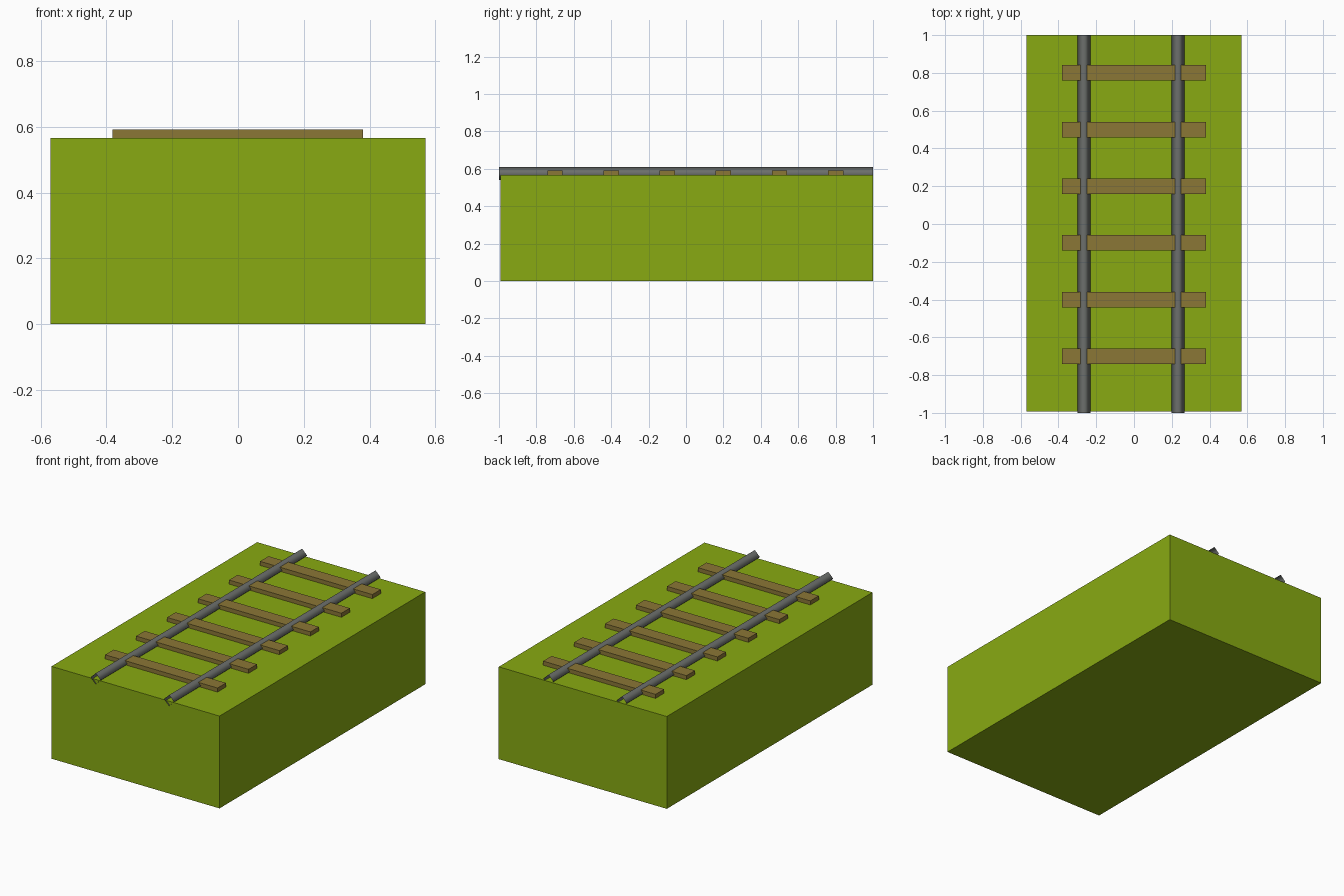
import bpy, bmesh, math
from mathutils import Matrix

if "Cube" in bpy.data.objects:
    bpy.data.objects.remove(bpy.data.objects["Cube"])


def material(name, rgb):
    m = bpy.data.materials.new(name)
    m.diffuse_color = (*rgb, 1)
    m.use_nodes = True
    m.node_tree.nodes["Principled BSDF"].inputs["Base Color"].default_value = m.diffuse_color
    return m


def add_object(name, bm, mat):
    me = bpy.data.meshes.new(name)
    bm.to_mesh(me)
    bm.free()
    me.materials.append(mat)
    ob = bpy.data.objects.new(name, me)
    bpy.context.collection.objects.link(ob)
    return ob


def box(name, lo, hi, mat):
    size = [b - a for a, b in zip(lo, hi)]
    mid = [(a + b) / 2 for a, b in zip(lo, hi)]
    bm = bmesh.new()
    bmesh.ops.create_cube(bm, size=1, matrix=Matrix.Translation(mid) @ Matrix.Diagonal((*size, 1)))
    return add_object(name, bm, mat)


def rail(name, x, mat):
    # Open-ended four-sided tube standing on its edge
    bm = bmesh.new()
    turn = Matrix.Rotation(math.pi / 2, 4, 'X')
    bmesh.ops.create_cone(bm, cap_ends=False, segments=4, radius1=RAIL_R, radius2=RAIL_R,
                          depth=2, matrix=Matrix.Translation((x, 0, RAIL_Z)) @ turn)
    bmesh.ops.recalc_face_normals(bm, faces=bm.faces)
    # Make sure the tube faces outwards
    f = max(bm.faces, key=lambda f: f.calc_center_median().z)
    if f.normal.z < 0:
        bmesh.ops.reverse_faces(bm, faces=bm.faces)
    for f in bm.faces:
        f.smooth = True
    return add_object(name, bm, mat)


RAIL_R, RAIL_Z = 0.0335, 0.5745
TOP = 0.566

grass = material("grass", (0.246, 0.402, 0.006))
wood = material("wood", (0.258, 0.184, 0.037))
steel = material("steel", (0.15, 0.16, 0.15))

# Ground block
box("ground_block", (-0.57, -0.993, 0), (0.57, 1.0, TOP), grass)

# Wooden sleepers
for i in range(6):
    y = -0.7 + 0.3 * i
    box(f"sleeper_{i + 1}", (-0.382, y - 0.041, TOP - 0.004), (0.38, y + 0.041, 0.591), wood)

# Rails
rail("rail_left", -0.265, steel)
rail("rail_right", 0.233, steel)
